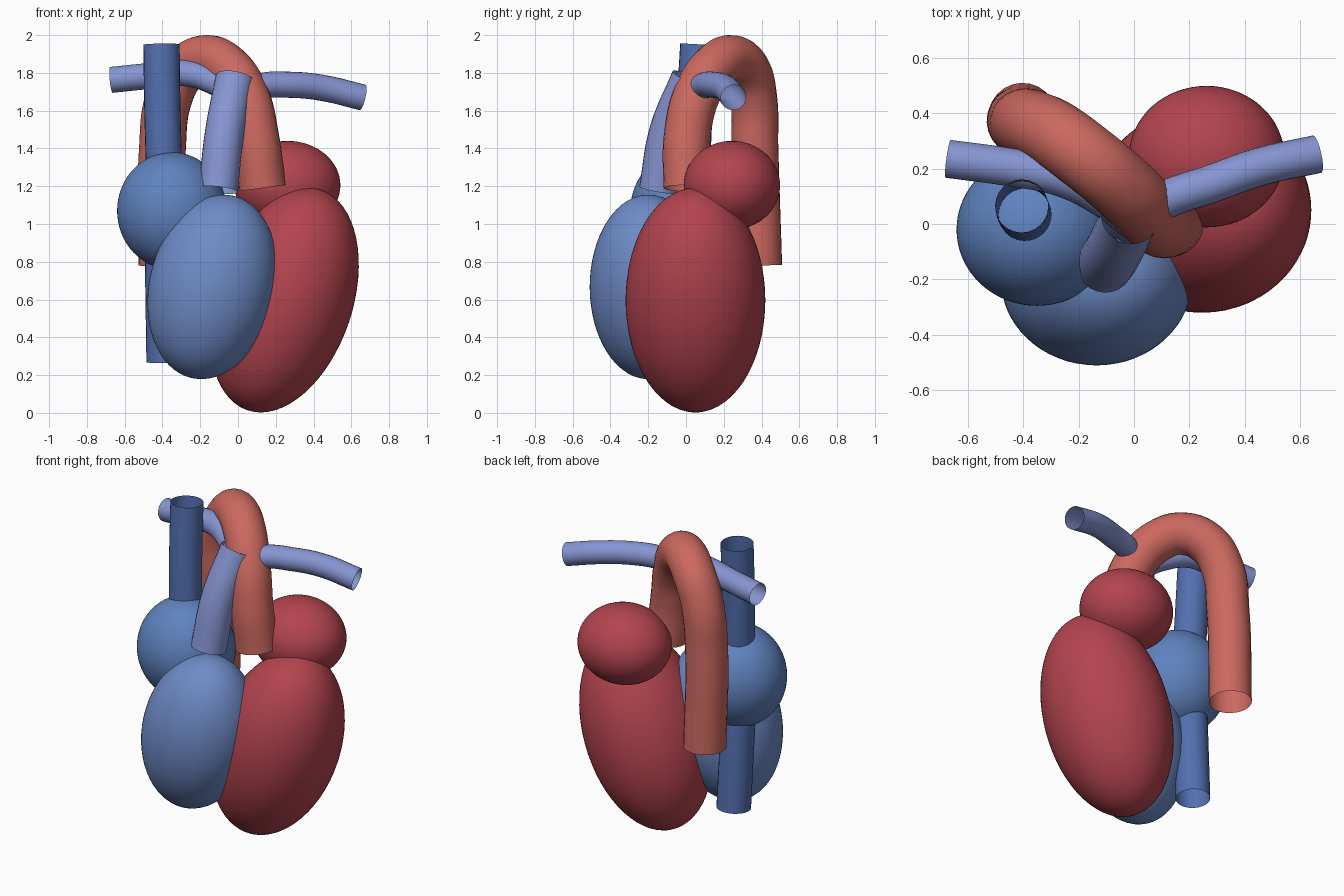
import bpy
from math import radians

if "Cube" in bpy.data.objects:
    bpy.data.objects.remove(bpy.data.objects["Cube"])


def material(name, rgb):
    m = bpy.data.materials.new(name)
    m.diffuse_color = (*rgb, 1)
    m.use_nodes = True
    m.node_tree.nodes["Principled BSDF"].inputs["Base Color"].default_value = m.diffuse_color
    return m


RED = material("chamber_red", (0.45, 0.058, 0.077))
CORAL = material("artery_coral", (0.60, 0.14, 0.115))
BLUE = material("chamber_blue", (0.155, 0.26, 0.57))
MID_BLUE = material("atrium_blue", (0.115, 0.225, 0.52))
DEEP_BLUE = material("vein_blue", (0.085, 0.16, 0.43))
LILAC = material("pulmonary_lilac", (0.24, 0.30, 0.64))


def chamber(name, centre, radii, tilt, mat):
    """Smooth ellipsoid leaning towards +x by tilt degrees."""
    bpy.ops.mesh.primitive_uv_sphere_add(segments=64, ring_count=32, location=centre,
                                         rotation=(0, radians(tilt), 0))
    ob = bpy.context.object
    ob.name = name
    ob.scale = radii
    bpy.ops.object.shade_smooth()
    ob.data.materials.append(mat)


def vessel(name, path, radius, mat):
    """Open-ended round tube along a smooth path."""
    cu = bpy.data.curves.new(name, 'CURVE')
    cu.dimensions = '3D'
    cu.bevel_depth = radius
    cu.bevel_resolution = 10
    cu.resolution_u = 12
    cu.use_fill_caps = False
    sp = cu.splines.new('BEZIER')
    sp.bezier_points.add(len(path) - 1)
    for bp, co in zip(sp.bezier_points, path):
        bp.co = co
        bp.handle_left_type = bp.handle_right_type = 'AUTO'
    ob = bpy.data.objects.new(name, cu)
    bpy.context.collection.objects.link(ob)
    cu.materials.append(mat)
    bpy.ops.object.select_all(action='DESELECT')
    ob.select_set(True)
    bpy.context.view_layer.objects.active = ob
    bpy.ops.object.convert(target='MESH')
    bpy.ops.object.shade_smooth()


# Four chambers
chamber("left_ventricle", (0.245, 0.05, 0.597), (0.362, 0.37, 0.615), 18.4, RED)
chamber("right_ventricle", (-0.135, -0.20, 0.667), (0.335, 0.31, 0.495), 13, BLUE)
chamber("left_atrium", (0.262, 0.243, 1.205), (0.28, 0.255, 0.235), 0, RED)
chamber("right_atrium", (-0.35, -0.02, 1.07), (0.29, 0.275, 0.31), 0, MID_BLUE)

# Aorta: rises, arches to the back and descends
vessel("aorta", [(0.13, 0.005, 1.19), (0.095, 0.005, 1.45), (0.04, 0.055, 1.68),
                 (-0.06, 0.15, 1.83), (-0.17, 0.24, 1.876), (-0.28, 0.32, 1.82),
                 (-0.365, 0.358, 1.67), (-0.40, 0.365, 1.40), (-0.402, 0.385, 0.78)],
       0.124, CORAL)

# Great veins above and below the right atrium
vessel("upper_vein", [(-0.405, 0.065, 1.95), (-0.40, 0.045, 1.6), (-0.39, 0.03, 1.25)],
       0.096, DEEP_BLUE)
vessel("lower_vein", [(-0.395, 0.03, 0.92), (-0.39, 0.05, 0.6), (-0.385, 0.07, 0.27)],
       0.1, DEEP_BLUE)

# Pulmonary trunk and its two branches
vessel("pulmonary_trunk", [(-0.105, -0.145, 1.18), (-0.07, -0.09, 1.49), (-0.015, 0.025, 1.77)],
       0.104, LILAC)
vessel("right_pulmonary_branch", [(-0.01, 0.02, 1.68), (-0.12, 0.10, 1.75), (-0.27, 0.17, 1.797),
                                  (-0.45, 0.205, 1.785), (-0.67, 0.235, 1.763)], 0.069, LILAC)
vessel("left_pulmonary_branch", [(0.0, 0.02, 1.68), (0.12, 0.09, 1.73), (0.28, 0.145, 1.737),
                                 (0.45, 0.205, 1.72), (0.66, 0.252, 1.67)], 0.069, LILAC)
